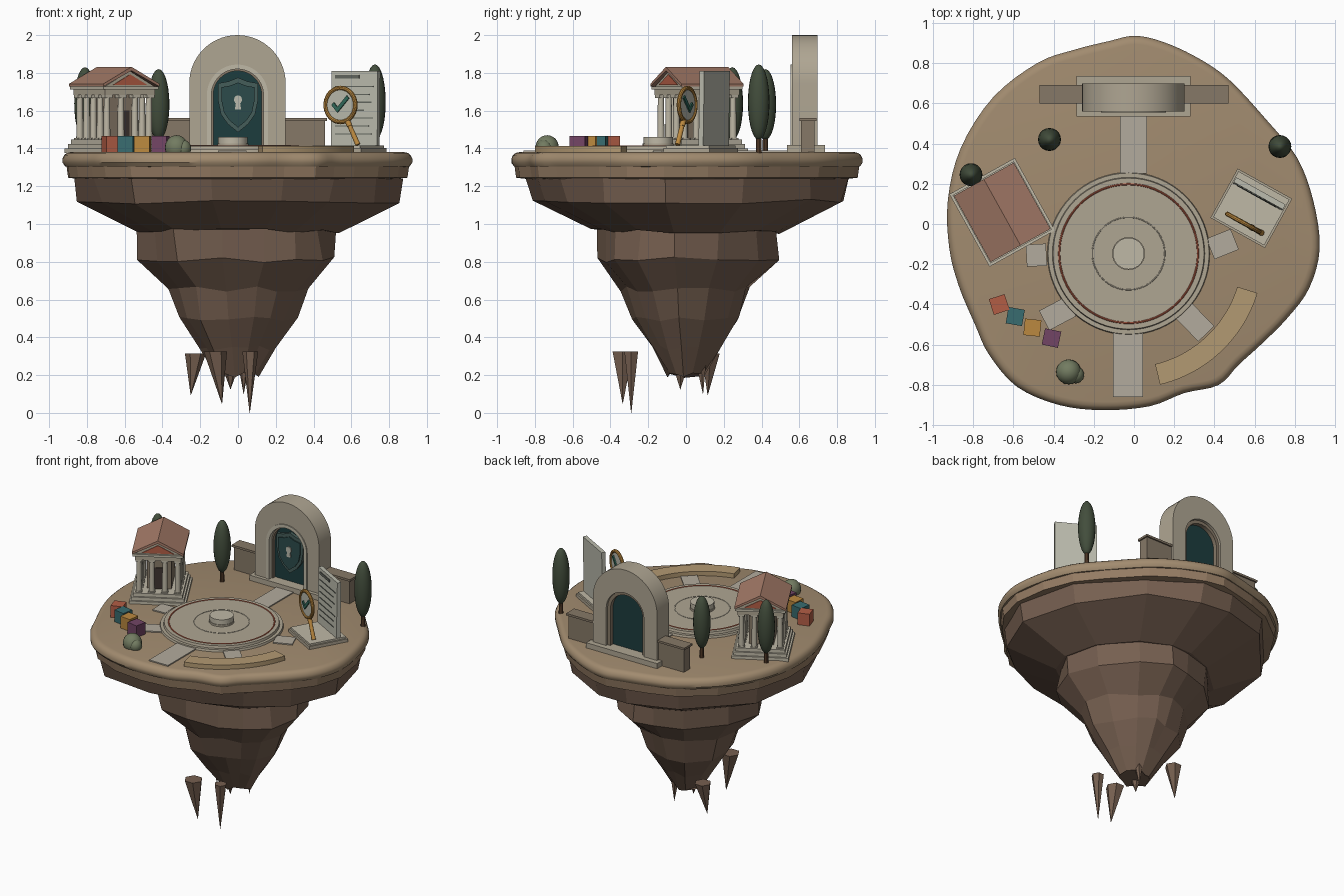
import bpy, bmesh, math, random
from mathutils import Matrix, Vector

if "Cube" in bpy.data.objects:
    bpy.data.objects.remove(bpy.data.objects["Cube"])
random.seed(4)
pi, cos, sin = math.pi, math.cos, math.sin
I = Matrix.Identity(4)

def mat(name, r, g, b):
    m = bpy.data.materials.new(name)
    m.diffuse_color = (r, g, b, 1)
    m.use_nodes = True
    m.node_tree.nodes["Principled BSDF"].inputs["Base Color"].default_value = m.diffuse_color
    return m

TAN = mat("sand", .36, .26, .16); SOIL = mat("soil", .30, .20, .125); ROCK = mat("rock", .18, .115, .08)
STONE = mat("stone", .43, .38, .29); PALE = mat("pale_stone", .52, .48, .38); PATH = mat("path", .45, .41, .34)
WALL = mat("wall", .24, .19, .135); TEAL = mat("teal", .012, .045, .048); SHIELD = mat("shield", .06, .11, .10)
ROOF = mat("terracotta", .38, .20, .14); RED = mat("red", .45, .11, .06); GOLD = mat("gold", .50, .25, .05)
PURPLE = mat("purple", .17, .06, .13); BLUE = mat("cyan", .04, .15, .16); LEAF = mat("leaf", .055, .075, .045)
BUSH = mat("bush", .17, .20, .12); PAPER = mat("paper", .50, .50, .42); INK = mat("ink", .12, .13, .11)
WOOD = mat("wood", .12, .06, .03); BENCH = mat("bench", .45, .32, .17); DARK = mat("dark", .05, .035, .03)
CHECK = mat("check", .03, .14, .10); FACE = mat("shield_face", .025, .07, .07)

def make(name, bm, m, M=I, smooth=True):
    bm.transform(M)
    bmesh.ops.recalc_face_normals(bm, faces=bm.faces)
    me = bpy.data.meshes.new(name)
    bm.to_mesh(me); bm.free()
    ob = bpy.data.objects.new(name, me)
    bpy.context.collection.objects.link(ob)
    me.materials.append(m)
    if smooth:
        bpy.ops.object.select_all(action='DESELECT')
        ob.select_set(True)
        bpy.context.view_layer.objects.active = ob
        bpy.ops.object.shade_smooth_by_angle(angle=math.radians(35))
    return ob

def place(x, y, z, deg=0):
    return Matrix.Translation((x, y, z)) @ Matrix.Rotation(math.radians(deg), 4, 'Z')

def box(name, x0, x1, y0, y1, z0, z1, m, M=I):
    bm = bmesh.new()
    bmesh.ops.create_cube(bm, size=1)
    S = Matrix.Diagonal((x1 - x0, y1 - y0, z1 - z0, 1))
    return make(name, bm, m, M @ Matrix.Translation(((x0 + x1) / 2, (y0 + y1) / 2, (z0 + z1) / 2)) @ S, False)

def cone(name, x, y, z0, z1, r0, r1, m, M=I, n=24, smooth=True):
    bm = bmesh.new()
    bmesh.ops.create_cone(bm, cap_ends=True, segments=n, radius1=r0, radius2=r1, depth=z1 - z0)
    return make(name, bm, m, M @ Matrix.Translation((x, y, (z0 + z1) / 2)), smooth)

def blob(name, x, y, z, rx, rz, m):
    bm = bmesh.new()
    bmesh.ops.create_uvsphere(bm, u_segments=20, v_segments=14, radius=1)
    return make(name, bm, m, Matrix.Translation((x, y, z)) @ Matrix.Diagonal((rx, rx, rz, 1)))

def loft(name, rings, m, M=I, smooth=True, closed=False):
    # skin a stack of equal loops; cap the ends, or join last to first
    bm = bmesh.new()
    vs = [[bm.verts.new(p) for p in r] for r in rings]
    n = len(rings[0])
    for a, b in zip(vs, vs[1:] + ([vs[0]] if closed else [])):
        for i in range(n):
            bm.faces.new((a[i], a[(i + 1) % n], b[(i + 1) % n], b[i]))
    if not closed:
        bm.faces.new(vs[0]); bm.faces.new(vs[-1])
    return make(name, bm, m, M, smooth)

def prism(name, pts, y0, y1, m, M=I):
    return loft(name, [[(x, y, z) for x, z in pts] for y in (y0, y1)], m, M)

def torus(name, R, r, m, M=I, n=56, k=8, flat=1):
    return loft(name, [[((R + r * cos(2*pi*j/k)) * cos(2*pi*i/n), (R + r * cos(2*pi*j/k)) * sin(2*pi*i/n),
                r * flat * sin(2*pi*j/k)) for j in range(k)] for i in range(n)], m, M, True, True)

# island outline, as a periodic curve through points read around the rim
P = [(.923, -.12), (.89, .12), (.81, .33), (.665, .51), (.47, .72), (.30, .835), (.13, .91), (0, .935), (-.12, .91),
     (-.3, .865), (-.48, .80), (-.70, .63), (-.86, .38), (-.925, .12), (-.918, -.12), (-.87, -.31), (-.79, -.50),
     (-.72, -.65), (-.58, -.81), (-.37, -.90), (-.15, -.925), (.08, -.905), (.25, -.84), (.42, -.80), (.52, -.70),
     (.63, -.60), (.76, -.47), (.87, -.32)]
P = [Vector(p) for p in P]
N = len(P)
outline = []
for i in range(N):
    a, b, c, d = (P[(i + k) % N] for k in (-1, 0, 1, 2))
    for t in (0, .25, .5, .75):
        outline.append(b + .5 * t * (c - a + t * (2*a - 5*b + 4*c - d + t * (3*(b - c) + d - a))))

def ring(pts, s, z):
    return [(p.x * s, p.y * s, z) for p in pts]

loft("island_cap", [ring(outline, s, z) for s, z in [(.95, 1.30), (.985, 1.305), (1, 1.325), (1, 1.345),
     (.99, 1.365), (.975, 1.376), (.955, 1.38)]], TAN)
loft("soil_band", [ring(outline[::4], s, z) for s, z in [(.88, 1.235), (.972, 1.245), (.982, 1.31)]], SOIL, I, False)

# faceted rock tiers
def rock(name, tiers, jit, n=14):
    rings = []
    for z, s in tiers:
        rings.append([])
        for i in range(n):
            p = outline[i * 8] * s * random.uniform(1 - jit, 1 + jit)
            rings[-1].append((p.x, p.y * (.92 if s < .7 else .97), z + random.uniform(-.015, .015)))
    loft(name, rings, ROCK, I, False)
rock("upper_rock", [(1.25, .96), (1.12, .925), (.96, .58)], .025)
rock("lower_rock", [(.99, .57), (.81, .565), (.655, .39), (.50, .33), (.345, .215), (.20, .115)], .045)
for x, y, tx, ty, tz, r, top in [(-.225, .13, -.25, .115, .095, .056, .315), (-.12, -.335, -.085, -.335, .05, .062, .325),
                                 (.065, -.29, .062, -.29, 0, .042, .325), (-.04, -.03, -.04, -.03, .125, .035, .22),
                                 (.03, .08, .03, .09, .10, .03, .26)]:
    loft("rock_spike", [[(x + (tx - x) * k + r * w * cos(i * pi / 3), y + (ty - y) * k + r * w * sin(i * pi / 3),
          top + (tz - top) * k) for i in range(6)] for k, w in ((0, 1), (1, .02))], ROCK, I, False)

# round plaza with inlaid rings and pedestal
cx, cy = -.027, -.147
cone("plaza_step", cx, cy, 1.375, 1.395, .405, .40, STONE, n=64)
cone("plaza_floor", cx, cy, 1.39, 1.412, .38, .375, STONE, n=64)
torus("plaza_red_ring", .345, .005, RED, place(cx, cy, 1.412), 64, flat=.8)
torus("plaza_inner_ring", .18, .003, PALE, place(cx, cy, 1.4125), 64, flat=.8)
cone("pedestal_base", cx, cy, 1.41, 1.425, .082, .082, STONE, n=40)
cone("pedestal", cx, cy, 1.42, 1.46, .078, .078, PALE, n=40)

# paths and stepping slabs
box("back_path", -.07, .065, .25, .54, 1.375, 1.388, PATH)
box("front_path", -.105, .045, -.86, -.54, 1.375, 1.388, PATH)
for x, y, w, d in [(.44, -.10, .13, 22), (.30, -.485, .17, -46), (-.38, -.445, .15, 28), (-.485, -.155, .10, 3)]:
    box("path_slab", -w/2, w/2, -.055, .055, 0, .013, PATH, place(x, y, 1.375, d))

# curved bench
arc = [math.radians(-76.5 + 59.5 * i / 24) for i in range(25)]
loft("curved_bench", [[(cx + r * cos(a), cy + r * sin(a), z) for r, z in
     [(.565, 1.375), (.67, 1.375), (.67, 1.412), (.565, 1.412)]] for a in arc], BENCH)

# arched gate
def arch_pts(r, zs, zb, x0=-.003, n=28):
    return [(x0 + r, zb)] + [(x0 + r * cos(pi*i/n), zs + r * sin(pi*i/n)) for i in range(n + 1)] + [(x0 - r, zb)]
def arch(name, ro, zo, ri, zi, zb, y0, y1, m):
    rows = [[(a[0], y0, a[1]), (a[0], y1, a[1]), (b[0], y1, b[1]), (b[0], y0, b[1])]
            for a, b in zip(arch_pts(ro, zo, zb), arch_pts(ri, zi, zb))]
    loft(name, rows, m)
box("gate_plinth", -.285, .28, .535, .735, 1.375, 1.417, STONE)
arch("gate_body", .255, 1.745, .15, 1.685, 1.41, .56, .697, STONE)
arch("gate_front_trim", .162, 1.682, .138, 1.682, 1.41, .553, .60, PALE)
arch("gate_inner_trim", .151, 1.682, .128, 1.682, 1.41, .585, .68, WALL)
prism("gate_door", arch_pts(.135, 1.682, 1.41), .61, .65, TEAL)
for s in (-1, 1):
    x0, x1 = sorted((s * .25, s * .46))
    box("side_wall", x0, x1, .61, .68, 1.375, 1.545, WALL)
    box("side_wall_cap", x0 - .01, x1 + .01, .60, .69, 1.545, 1.56, WALL)

# shield with keyhole
half = [(0, .145), (.05, .125), (.105, .115), (.105, .02), (.09, -.05), (.055, -.10), (0, -.145)]
outl = half + [(-x, z) for x, z in half[-2:0:-1]]
for nm, s, y, m in [("shield_rim", 1, .588, SHIELD), ("shield_face", .82, .58, FACE)]:
    prism(nm, [(x * s, z * s + 1.63) for x, z in outl], y, .615, m)
prism("keyhole_top", [(.021 * cos(i*pi/10), 1.658 + .023 * sin(i*pi/10)) for i in range(20)], .573, .60, PAPER)
prism("keyhole_slot", [(-.009, 1.65), (.009, 1.65), (.017, 1.607), (-.017, 1.607)], .573, .60, PAPER)

# columned temple
T = place(-.655, .058, 0, 29)
for i, (w, d) in enumerate([(.186, .206), (.174, .194), (.162, .182)]):
    box("temple_step", -w, w, -d, d, 1.375 + .024 * i, 1.40 + .024 * i, PALE, T)
box("temple_cella", -.08, .08, -.10, .11, 1.445, 1.69, WALL, T)
box("temple_door", -.035, .035, -.105, -.095, 1.447, 1.60, DARK, T)
cols = [(-.127 + .254 * i / 3, s * .148) for i in range(4) for s in (-1, 1)]
cols += [(s * .127, -.148 + .296 * i / 4) for i in (1, 2, 3) for s in (-1, 1)]
for x, y in cols:
    cone("column", x, y, 1.445, 1.675, .019, .016, PALE, T, 14)
    box("column_base", x - .022, x + .022, y - .022, y + .022, 1.445, 1.456, PALE, T)
    box("column_capital", x - .022, x + .022, y - .022, y + .022, 1.668, 1.685, PALE, T)
box("entablature", -.152, .152, -.173, .173, 1.682, 1.715, STONE, T)
box("cornice", -.166, .166, -.184, .184, 1.712, 1.728, PALE, T)
prism("pediment", [(-.152, 1.727), (.152, 1.727), (0, 1.81)], -.170, .170, STONE, T)
prism("pediment_inset", [(-.105, 1.735), (.105, 1.735), (0, 1.792)], -.175, .175, RED, T)
prism("temple_roof", [(-.170, 1.727), (0, 1.812), (.170, 1.727), (.170, 1.742), (0, 1.832), (-.170, 1.742)],
      -.188, .188, ROOF, T)

# document stand
D = place(.583, .078, 0, -29)
box("stand_base", -.155, .155, -.14, .14, 1.375, 1.402, STONE, D)
box("stand_top", -.145, .145, -.13, .13, 1.40, 1.415, PALE, D)
B = D @ Matrix.Translation((0, .078, 1.415)) @ Matrix.Rotation(math.radians(-1), 4, 'X')
box("document_panel", -.14, .14, -.014, .014, -.005, .395, PAPER, B)
box("document_heading", -.115, .03, -.019, -.01, .355, .373, INK, B)
for i in range(7):
    box("document_line", -.115, (.115, .09, .105, .06)[i % 4], -.017, -.01, .31 - .042 * i, .316 - .042 * i, INK, B)

# magnifying glass with tick
G = place(.543, .006, 1.63, -29)
Gx = G @ Matrix.Rotation(pi / 2, 4, 'X')
torus("lens_ring", .09, .012, GOLD, Gx, 40, 10)
cone("lens_glass", 0, 0, -.004, .004, .088, .088, PAPER, Gx, 40)
prism("lens_tick", [(-.05, .0), (-.036, .014), (-.014, -.012), (.042, .05), (.056, .036), (-.014, -.04)], -.012, .012, CHECK, G)
H = G @ Matrix.Rotation(math.radians(153.5), 4, 'Y')
cone("lens_handle", 0, 0, .10, .235, .012, .014, GOLD, H, 14)
cone("lens_collar", 0, 0, .095, .125, .015, .015, GOLD, H, 14)

# coloured blocks
for x, y, r, m in [(-.67, -.40, 18, RED), (-.59, -.46, -10, BLUE), (-.505, -.515, -6, GOLD), (-.41, -.567, -12, PURPLE)]:
    box("toy_block", -.041, .041, -.041, .041, 0, .085, m, place(x, y, 1.38, r))

# cypress trees and bushes
for x, y, top in [(-.42, .42, 1.82), (-.81, .245, 1.83), (.725, .385, 1.845)]:
    cone("tree_trunk", x, y, 1.37, 1.50, .016, .012, WOOD, n=10)
    blob("tree_foliage", x, y, (top + 1.445) / 2, .057, (top - 1.445) / 2, LEAF)
blob("bush", -.325, -.735, 1.405, .062, .065, BUSH)
blob("small_bush", -.29, -.75, 1.40, .042, .045, BUSH)
